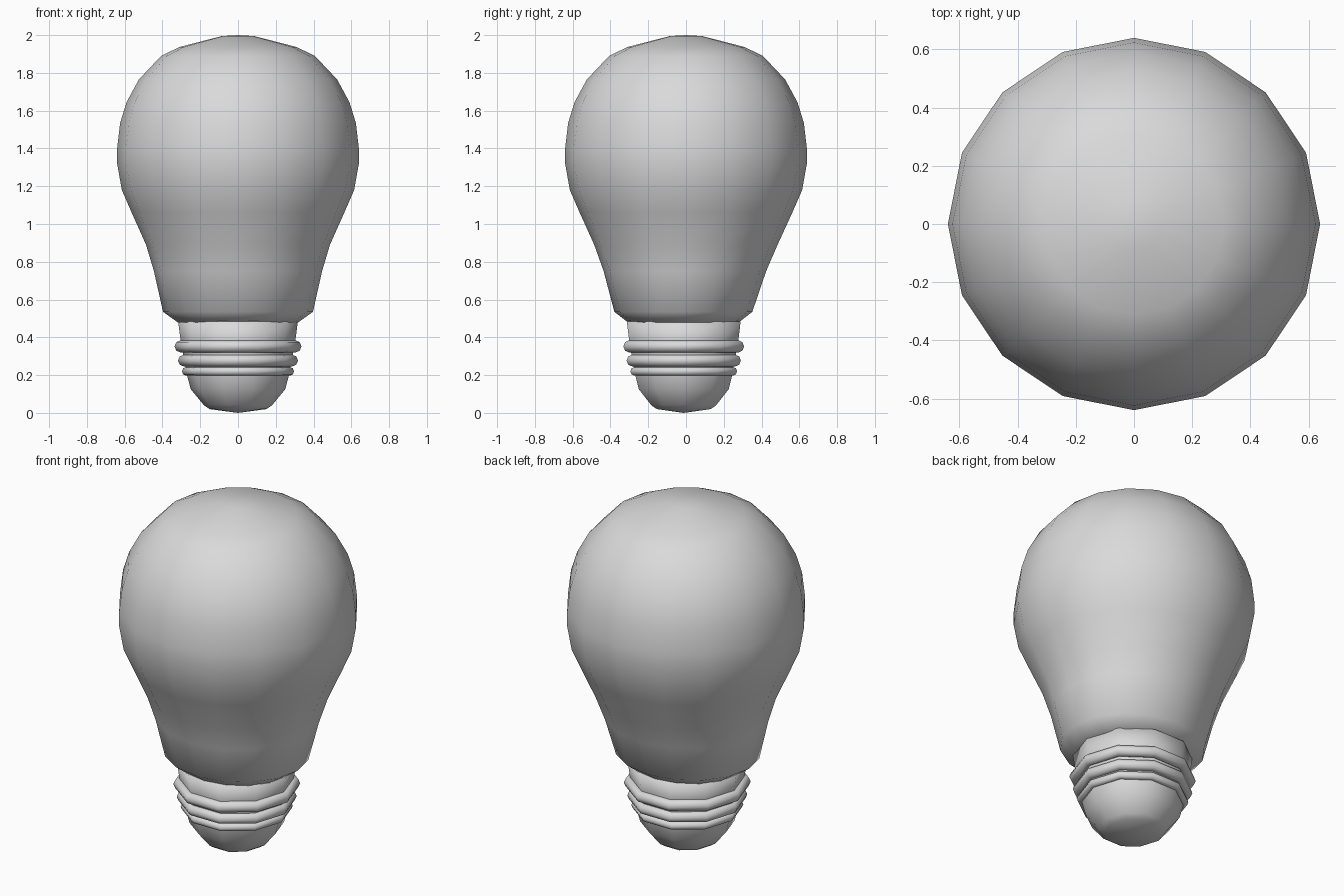
import bpy, bmesh, math

cube = bpy.data.objects.get("Cube")
if cube:
    bpy.data.objects.remove(cube, do_unlink=True)

grey = bpy.data.materials.new("plain_grey")
grey.use_nodes = True
colour = (0.7, 0.7, 0.7, 1)
grey.diffuse_color = colour
grey.node_tree.nodes["Principled BSDF"].inputs["Base Color"].default_value = colour


def lathe(name, profile, sides, centre_y=lambda z: 0, squash=lambda z: 1, closed=False):
    """Turn (radius, height) points about the z axis; zero radius makes a tip."""
    bm = bmesh.new()
    rings = []
    for r, z in profile:
        if r == 0:
            rings.append([bm.verts.new((0, centre_y(z), z))] * sides)
            continue
        angles = [math.tau * i / sides for i in range(sides)]
        rings.append([bm.verts.new((r * math.cos(a),
                                    r * squash(z) * math.sin(a) + centre_y(z), z))
                      for a in angles])
    pairs = list(zip(rings, rings[1:]))
    if closed:
        pairs.append((rings[-1], rings[0]))
    for low, high in pairs:
        for i in range(sides):
            j = (i + 1) % sides
            corners = list(dict.fromkeys((low[i], low[j], high[j], high[i])))
            bm.faces.new(corners)
    bmesh.ops.recalc_face_normals(bm, faces=bm.faces)
    for face in bm.faces:
        face.smooth = True
    mesh = bpy.data.meshes.new(name)
    bm.to_mesh(mesh)
    bm.free()
    mesh.materials.append(grey)
    obj = bpy.data.objects.new(name, mesh)
    bpy.context.collection.objects.link(obj)
    return obj


# Glass: round above, slightly flattened front to back at the neck
def neck_blend(z):
    return max(0, min(1, (0.905 - z) / 0.37))


glass_profile = [
    (0.29, 0.475), (0.32, 0.48), (0.397, 0.535), (0.445, 0.75), (0.487, 0.89),
    (0.565, 1.065), (0.615, 1.18), (0.64, 1.32), (0.64, 1.40), (0.624, 1.535),
    (0.59, 1.645), (0.525, 1.765), (0.407, 1.89), (0.31, 1.937),
    (0.085, 1.995), (0, 2.0)]
lathe("glass_bulb", glass_profile, 16,
      lambda z: -0.014 * neck_blend(z), lambda z: 1 - 0.08 * neck_blend(z))

# Screw base: collar, core and rounded contact
BASE_Y = -0.012
base_profile = [(0, 0), (0.15, 0.02), (0.18, 0.04), (0.25, 0.125), (0.27, 0.2),
                (0.285, 0.28), (0.302, 0.37), (0.317, 0.485), (0, 0.49)]
lathe("screw_base", base_profile, 10, lambda z: BASE_Y)

# Thread rings, shrinking downward
for label, outer, height, half in (("upper", 0.336, 0.352, 0.032),
                                   ("middle", 0.318, 0.277, 0.031),
                                   ("lower", 0.297, 0.22, 0.023)):
    section = [(outer - half + half * math.cos(math.tau * k / 8),
                height + half * math.sin(math.tau * k / 8)) for k in range(8)]
    lathe(label + "_thread_ring", section, 10, lambda z: BASE_Y, closed=True)
